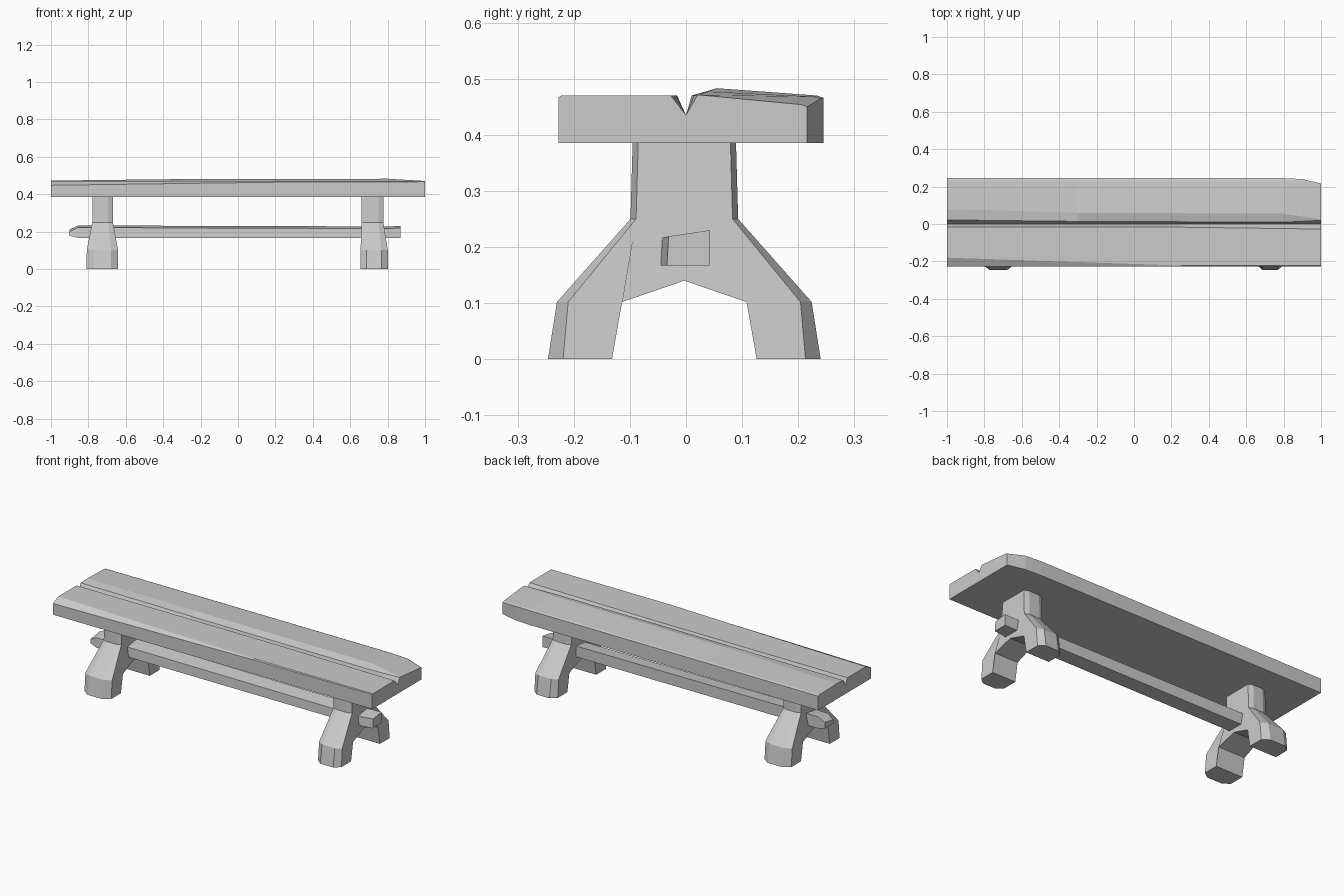
import bpy, bmesh

cube = bpy.data.objects.get("Cube")
if cube:
    bpy.data.objects.remove(cube)

grey = bpy.data.materials.new("plain grey")
grey.use_nodes = True
grey.diffuse_color = (0.6, 0.6, 0.6, 1)
grey.node_tree.nodes["Principled BSDF"].inputs["Base Color"].default_value = (0.6, 0.6, 0.6, 1)


def loft(name, rings):
    """Skin a list of matching point rings and cap both ends."""
    bm = bmesh.new()
    rows = [[bm.verts.new(p) for p in ring] for ring in rings]
    n = len(rows[0])
    for a, b in zip(rows, rows[1:]):
        for i in range(n):
            j = (i + 1) % n
            bm.faces.new((a[i], a[j], b[j], b[i]))
    bm.faces.new(rows[0])
    bm.faces.new(rows[-1])
    bmesh.ops.recalc_face_normals(bm, faces=bm.faces[:])
    mesh = bpy.data.meshes.new(name)
    bm.to_mesh(mesh)
    bm.free()
    mesh.materials.append(grey)
    obj = bpy.data.objects.new(name, mesh)
    bpy.context.collection.objects.link(obj)
    return obj


BOTTOM, TOP, GROOVE = 0.385, 0.47, 0.435


# Front plank: worn front edge on one end, chamfer along the groove
def front_section(x, worn_y, worn_z, chamfer):
    front = -0.227
    return [(x, front, BOTTOM), (x, 0, BOTTOM), (x, 0, GROOVE),
            (x, -chamfer, TOP), (x, worn_y, TOP), (x, front, worn_z)]


loft("front_plank", [front_section(-1, -0.18, 0.448, 0.016),
                     front_section(0.25, -0.222, 0.465, 0.017),
                     front_section(1, -0.222, 0.467, 0.027)])


# Back plank: low ridge along the top, one clipped rear corner
def back_section(x, back, edge_z, ridge_y, ridge_z, chamfer):
    return [(x, 0, BOTTOM), (x, back, BOTTOM), (x, back, edge_z),
            (x, back - 0.012, edge_z + 0.004), (x, ridge_y, ridge_z),
            (x, chamfer, TOP), (x, 0, GROOVE)]


loft("back_plank", [back_section(-1, 0.245, 0.465, 0.08, 0.473, 0.022),
                    back_section(-0.3, 0.245, 0.466, 0.06, 0.481, 0.014),
                    back_section(0.8, 0.245, 0.466, 0.055, 0.483, 0.01),
                    back_section(0.9, 0.24, 0.464, 0.04, 0.477, 0.014),
                    back_section(1, 0.216, 0.45, 0.024, 0.471, 0.02)])

# Trestle legs: (outer y, bevelled outer y, z), splaying towards the feet
OUTER = [(0.092, 0.082, 0.39), (0.096, 0.086, 0.25),
         (0.227, 0.207, 0.102), (0.243, 0.216, 0)]
INNER = [(0.129, 0), (0.111, 0.102)]


def leg(name, top_x, top_half, foot_x, foot_half):
    def ring(side, bevelled):
        half = [(o[1] if bevelled else o[0], o[2]) for o in OUTER] + INNER
        outline = half + [(0, 0.14)] + [(-y, z) for y, z in reversed(half)]
        points = []
        for y, z in outline:
            t = min(max((0.25 - z) / 0.15, 0), 1)
            centre = top_x + (foot_x - top_x) * t
            width = top_half + (foot_half - top_half) * t
            points.append((centre + side * width, y - 0.003, z))
        return points
    loft(name, [ring(-1, True), ring(-0.55, False), ring(0.55, False), ring(1, True)])


leg("right_leg", -0.724, 0.055, -0.725, 0.084)
leg("left_leg", 0.719, 0.058, 0.728, 0.073)


# Stretcher beam with roughly hewn ends
def beam_section(x, front, low, front_top, back_top):
    return [(x, front, low), (x, 0.043, low), (x, 0.043, back_top),
            (x, front + 0.003, front_top)]


loft("stretcher_beam", [beam_section(-0.9, -0.036, 0.178, 0.2, 0.212),
                        beam_section(-0.855, -0.045, 0.167, 0.222, 0.233),
                        beam_section(0.79, -0.045, 0.167, 0.217, 0.228),
                        beam_section(0.868, -0.034, 0.167, 0.219, 0.23)])
